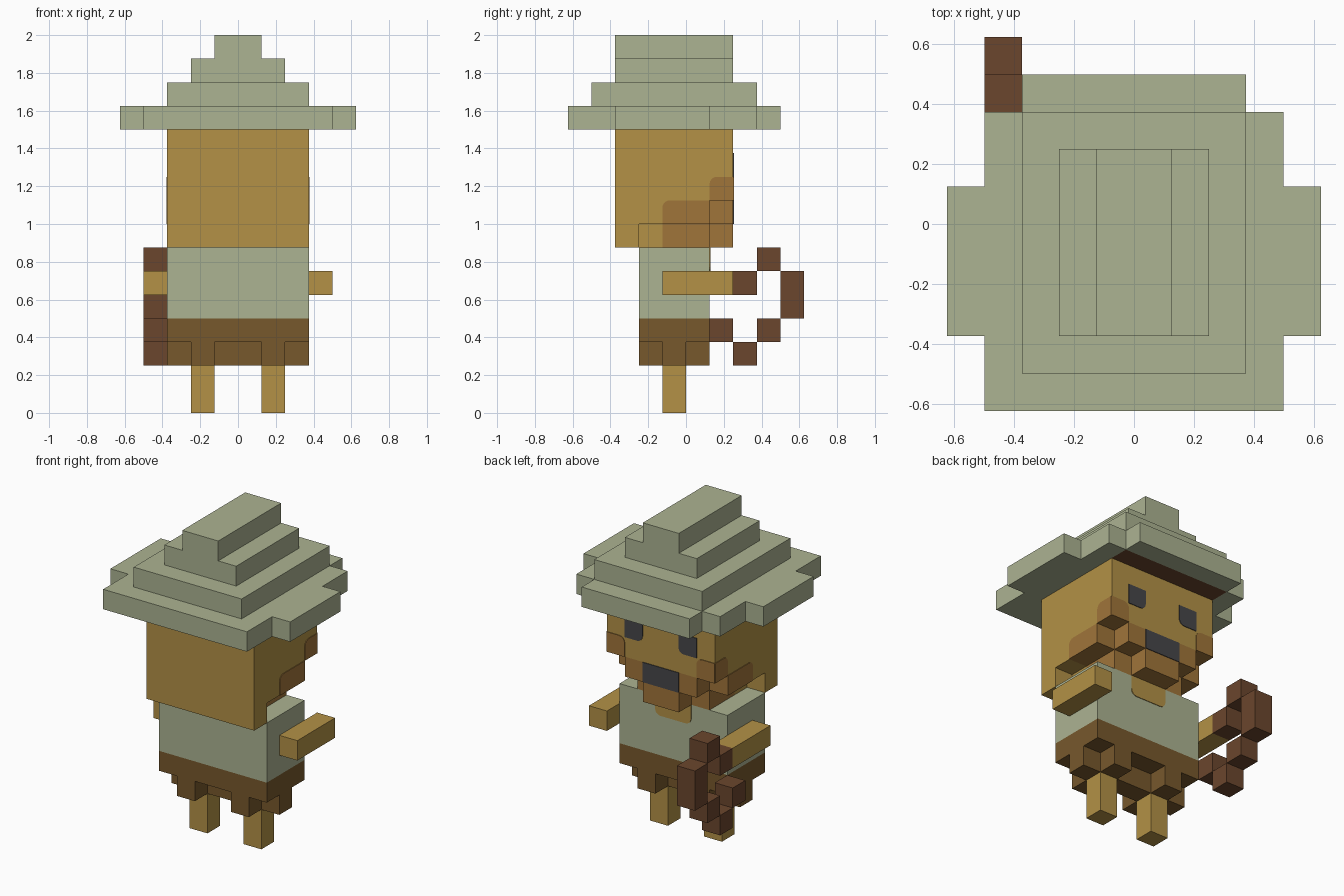
import bpy, bmesh, math
from mathutils import Vector

cube = bpy.data.objects.get("Cube")
if cube:
    bpy.data.objects.remove(cube, do_unlink=True)

U = 0.125  # size of one block


def material(name, rgb):
    lin = [((c / 255 + 0.055) / 1.055) ** 2.4 for c in rgb] + [1.0]
    m = bpy.data.materials.new(name)
    m.use_nodes = True
    m.diffuse_color = lin
    bsdf = m.node_tree.nodes["Principled BSDF"]
    bsdf.inputs["Base Color"].default_value = lin
    bsdf.inputs["Roughness"].default_value = 0.9
    return m


SAGE = material("sage_green", (172, 179, 146))
SKIN = material("golden_skin", (179, 145, 70))
BEARD = material("beard_brown", (160, 117, 58))
PANTS = material("trouser_brown", (119, 88, 44))
WOOD = material("dark_wood", (107, 70, 45))
DARK = material("charcoal", (70, 70, 74))


def finish(name, bm, mats):
    me = bpy.data.meshes.new(name)
    bm.to_mesh(me)
    bm.free()
    for m in mats:
        me.materials.append(m)
    ob = bpy.data.objects.new(name, me)
    bpy.context.collection.objects.link(ob)
    return ob


def blocks(name, boxes, mats, rule=None):
    """Outer skin of a union of boxes (x0, x1, y0, y1, z0, z1) in block units."""
    cells = {(x, y, z) for a, b, c, d, e, f in boxes
             for x in range(a, b) for y in range(c, d) for z in range(e, f)}
    bm = bmesh.new()
    for cell in sorted(cells):
        mid = Vector(cell) + Vector((0.5, 0.5, 0.5))
        for axis in range(3):
            for s in (-1, 1):
                near = list(cell)
                near[axis] += s
                if tuple(near) in cells:
                    continue
                n, t = Vector(), Vector()
                n[axis] = s * 0.5
                t[(axis + 1) % 3] = 0.5
                w = n.cross(t) * 2
                p = mid + n
                f = bm.faces.new([bm.verts.new((p + q) * U)
                                  for q in (-t - w, t - w, t + w, w - t)])
                if rule:
                    f.material_index = rule(p, n * 2)
    bmesh.ops.remove_doubles(bm, verts=bm.verts, dist=1e-4)
    bmesh.ops.dissolve_limit(bm, angle_limit=0.02, verts=bm.verts, edges=bm.edges,
                             delimit={'MATERIAL'})
    return finish(name, bm, mats)


def plate(name, mat, rect, place, rounded=(), depth=0.004):
    """Thin painted patch; rect = (a0, a1, b0, b1), rounded = corner numbers
    counted from the low-low corner, place maps (a, b, height) to a point."""
    a0, a1, b0, b1 = rect
    r = 0.3
    pts = []
    corners = [(a0, b0, 1, 1), (a1, b0, -1, 1), (a1, b1, -1, -1), (a0, b1, 1, -1)]
    for i, (a, b, da, db) in enumerate(corners):
        if i not in rounded:
            pts.append((a, b))
            continue
        for k in range(5):
            ang = math.pi * (1 + i * 0.5 + k / 8)
            pts.append((a + da * r + r * math.cos(ang), b + db * r + r * math.sin(ang)))
    bm = bmesh.new()
    f = bm.faces.new([bm.verts.new(Vector(place(a, b, 0)) * U) for a, b in pts])
    ext = bmesh.ops.extrude_face_region(bm, geom=[f])
    off = (Vector(place(0, 0, 1)) - Vector(place(0, 0, 0))) * depth
    bmesh.ops.translate(bm, vec=off,
                        verts=[v for v in ext["geom"] if isinstance(v, bmesh.types.BMVert)])
    bmesh.ops.recalc_face_normals(bm, faces=bm.faces)
    return finish(name, bm, [mat])


# Stepped hat; a dark fringe shows beneath the brim over the face
blocks("hat",
       [(-4, 4, -5, 3, 12, 13), (-5, 5, -3, 1, 12, 13), (-3, 3, 3, 4, 12, 13),
        (-3, 3, -4, 3, 13, 14), (-2, 2, -3, 2, 14, 15), (-1, 1, -3, 2, 15, 16)],
       [SAGE, WOOD],
       lambda p, n: int(n.z < 0 and 2 < p.y < 3 and abs(p.x) < 3))

# Head with a stepped chin, the lower blocks coloured as beard
blocks("head",
       [(-3, 3, -3, 2, 9, 12), (-3, 3, -3, 1, 8, 9), (-2, 2, 1, 2, 8, 9),
        (-3, 3, -3, -2, 7, 8), (-2, 2, -2, 1, 7, 8), (-1, 1, 1, 2, 7, 8)],
       [SKIN, BEARD],
       lambda p, n: int(p.y > -1 and (p.z < 8.1 or (p.y > 1 - 1e-4 and p.z < 9.1))))

# Beard patches on the cheeks, and the eyes
for side, s in (("left", 1), ("right", -1)):
    def cheek(a, b, h, s=s):
        return (s * (3 + h), a, b)

    def face(a, b, h, s=s):
        return (s * a, 2 + h, b)
    plate(side + "_jaw_beard", BEARD, (-1, 1, 8, 9), cheek, (3,))
    plate(side + "_sideburn", BEARD, (1, 2, 9, 10), cheek, (3,))
    plate(side + "_cheek_beard", BEARD, (2, 3, 9, 10), face, (3,))
    plate(side + "_eye", DARK, (1, 2, 10, 11), face, (0,))

# Mouth and open collar
plate("mouth", DARK, (-1, 1, 8, 9), lambda a, b, h: (a, 2 + h, b))
plate("collar_opening", SKIN, (-1, 1, 6, 7), lambda a, b, h: (a, 1 + h, b), (0, 1))

# Shirt and ragged trousers
blocks("shirt", [(-3, 3, -2, 1, 4, 7)], [SAGE])
blocks("trousers",
       [(-3, 3, -2, 1, 3, 4), (-3, 3, -1, 0, 2, 3),
        (-2, -1, -2, 1, 2, 3), (1, 2, -2, 1, 2, 3)], [PANTS])

# Arms and legs
for side, x in (("left", 3), ("right", -4)):
    blocks(side + "_arm", [(x, x + 1, -1, 2, 5, 6)], [SKIN])
for side, x in (("left", 1), ("right", -2)):
    blocks(side + "_leg", [(x, x + 1, -1, 0, 0, 2)], [SKIN])

# Curved wooden pipe held in the right hand: (y, z, height) of each block
curve = [(2, 5, 1), (3, 6, 1), (4, 4, 2), (3, 3, 1), (2, 2, 1), (1, 3, 1)]
blocks("wooden_pipe", [(-4, -3, y, y + 1, z, z + h) for y, z, h in curve], [WOOD])
